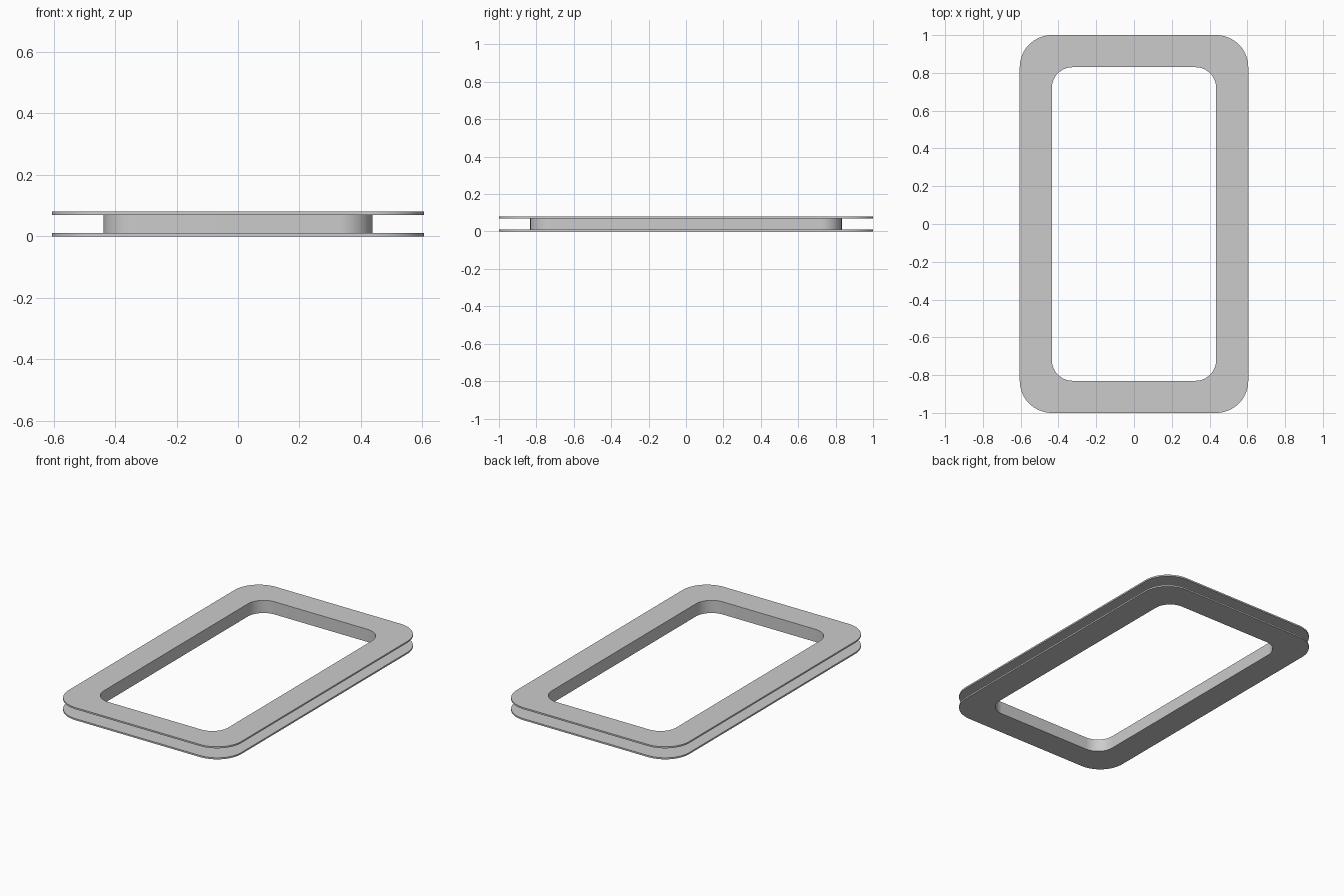
import bpy, bmesh
from math import cos, sin, pi

if "Cube" in bpy.data.objects:
    bpy.data.objects.remove(bpy.data.objects["Cube"])

HALF_X, HALF_Y = 0.605, 1.0      # outer outline
WIDTH = 0.17                     # flange width, outside to opening
R_OUT, R_IN = 0.17, 0.11         # corner radii
HEIGHT, PLATE, WALL = 0.08, 0.01, 0.003
STEPS = 16                       # segments per corner


def outline(inset):
    """Rounded rectangle, blended from the outer edge to the opening."""
    r = R_OUT + (R_IN - R_OUT) * inset / WIDTH
    cx, cy = HALF_X - inset - r, HALF_Y - inset - r
    pts = []
    for q, (sx, sy) in enumerate([(1, 1), (-1, 1), (-1, -1), (1, -1)]):
        for i in range(STEPS + 1):
            a = (q + i / STEPS) * pi / 2
            pts.append((sx * cx + r * cos(a), sy * cy + r * sin(a)))
    return pts


# C-shaped cross-section (inset, z): two thin flanges joined by the inner wall
groove = WIDTH - WALL
section = [(0, 0), (0, PLATE), (groove, PLATE), (groove, HEIGHT - PLATE),
           (0, HEIGHT - PLATE), (0, HEIGHT), (WIDTH, HEIGHT), (WIDTH, 0)]

# Sweep the section around the frame
bm = bmesh.new()
rings = [[bm.verts.new((x, y, z)) for x, y in outline(t)] for t, z in section]
for k, a in enumerate(rings):
    b = rings[(k + 1) % len(rings)]
    n = len(a)
    for i in range(n):
        j = (i + 1) % n
        bm.faces.new((a[i], a[j], b[j], b[i]))
bmesh.ops.recalc_face_normals(bm, faces=bm.faces)

mesh = bpy.data.meshes.new("grooved_frame")
bm.to_mesh(mesh)
bm.free()
frame = bpy.data.objects.new("grooved_frame", mesh)
bpy.context.collection.objects.link(frame)
bpy.context.view_layer.objects.active = frame
frame.select_set(True)
bpy.ops.object.shade_smooth_by_angle()
